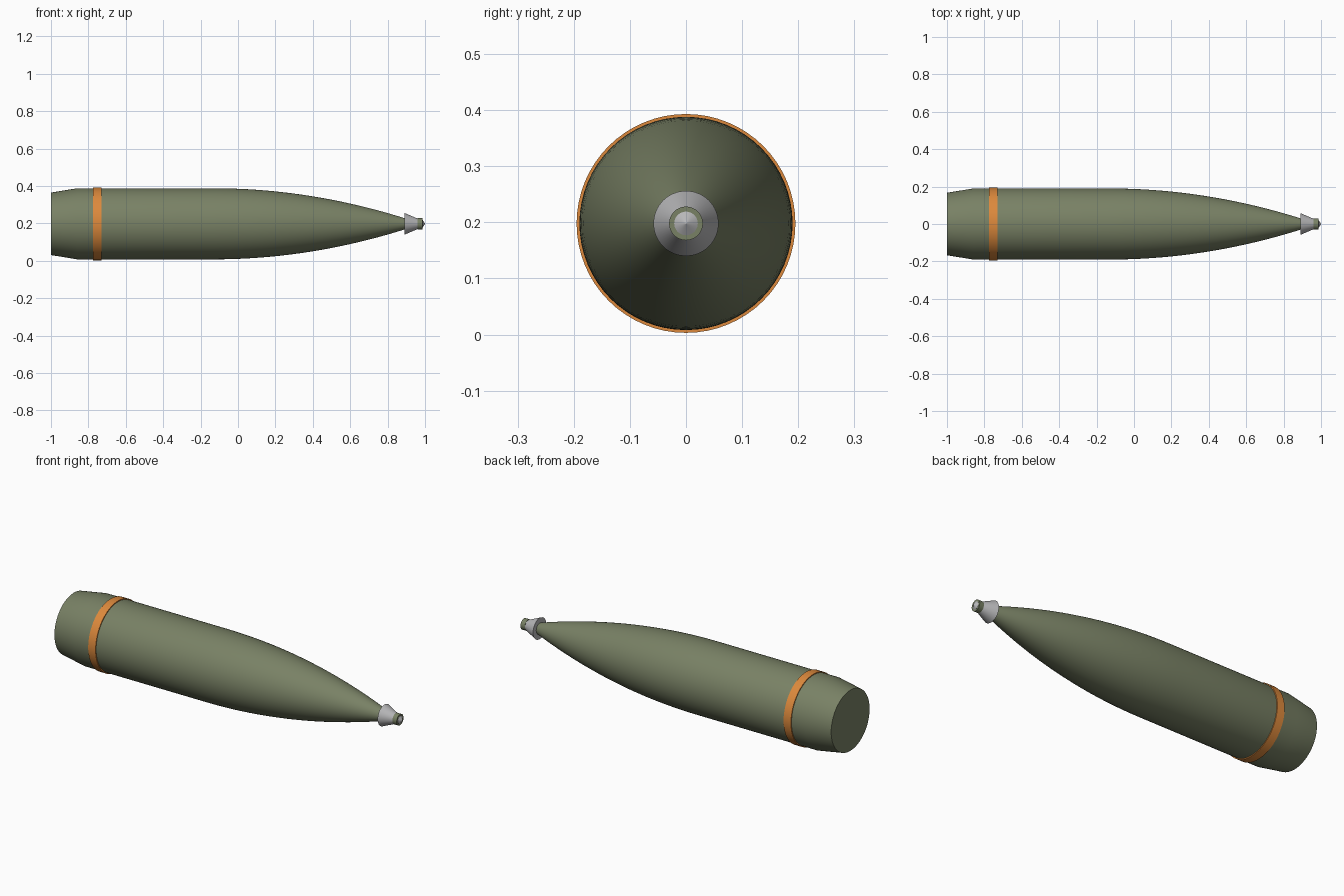
import bpy
import bmesh
import math

default_cube = bpy.data.objects.get("Cube")
if default_cube:
    bpy.data.objects.remove(default_cube, do_unlink=True)

AXIS_Z = 0.198
SIDES = 64


def make_material(name, color, roughness=0.6):
    mat = bpy.data.materials.new(name)
    mat.use_nodes = True
    mat.diffuse_color = color
    shader = mat.node_tree.nodes["Principled BSDF"]
    shader.inputs["Base Color"].default_value = color
    shader.inputs["Roughness"].default_value = roughness
    return mat


def lathe(name, profile, mat):
    """Turn (x, radius) points around the long axis and cap both ends."""
    bm = bmesh.new()
    rings = []
    for x, r in profile:
        ring = []
        for i in range(SIDES):
            a = 2 * math.pi * i / SIDES
            ring.append(bm.verts.new((x, r * math.cos(a), r * math.sin(a))))
        rings.append(ring)
    for lower, upper in zip(rings, rings[1:]):
        for i in range(SIDES):
            j = (i + 1) % SIDES
            bm.faces.new((lower[i], lower[j], upper[j], upper[i]))
    bm.faces.new(rings[0])
    bm.faces.new(rings[-1])
    bmesh.ops.recalc_face_normals(bm, faces=bm.faces)
    mesh = bpy.data.meshes.new(name)
    bm.to_mesh(mesh)
    bm.free()
    mesh.materials.append(mat)
    obj = bpy.data.objects.new(name, mesh)
    obj.location.z = AXIS_Z
    bpy.context.collection.objects.link(obj)
    bpy.ops.object.select_all(action="DESELECT")
    obj.select_set(True)
    bpy.context.view_layer.objects.active = obj
    bpy.ops.object.shade_smooth_by_angle(angle=math.radians(30))
    return obj


olive = make_material("olive paint", (0.19, 0.22, 0.13, 1))
copper = make_material("copper orange", (0.72, 0.25, 0.045, 1))
steel = make_material("light steel", (0.47, 0.47, 0.48, 1))

# Body: tapered base, straight wall, curved nose
STEPS = 20
body = [(-1.0, 0.167), (-0.86, 0.19)]
for k in range(STEPS + 1):
    t = k / STEPS
    body.append((-0.13 + 1.04 * t, 0.19 - 0.166 * t ** 2))
lathe("shell_body", body, olive)

# Driving band around the rear
lathe("driving_band", [(-0.775, 0.195), (-0.73, 0.195)], copper)

# Nose fittings: collar, ring and pointed tip
lathe("nose_collar", [(0.89, 0.058), (0.965, 0.026)], steel)
lathe("nose_ring", [(0.96, 0.03), (0.986, 0.03)], olive)
lathe("nose_tip", [(0.98, 0.021), (0.987, 0.021), (1.0, 0.001)], steel)
